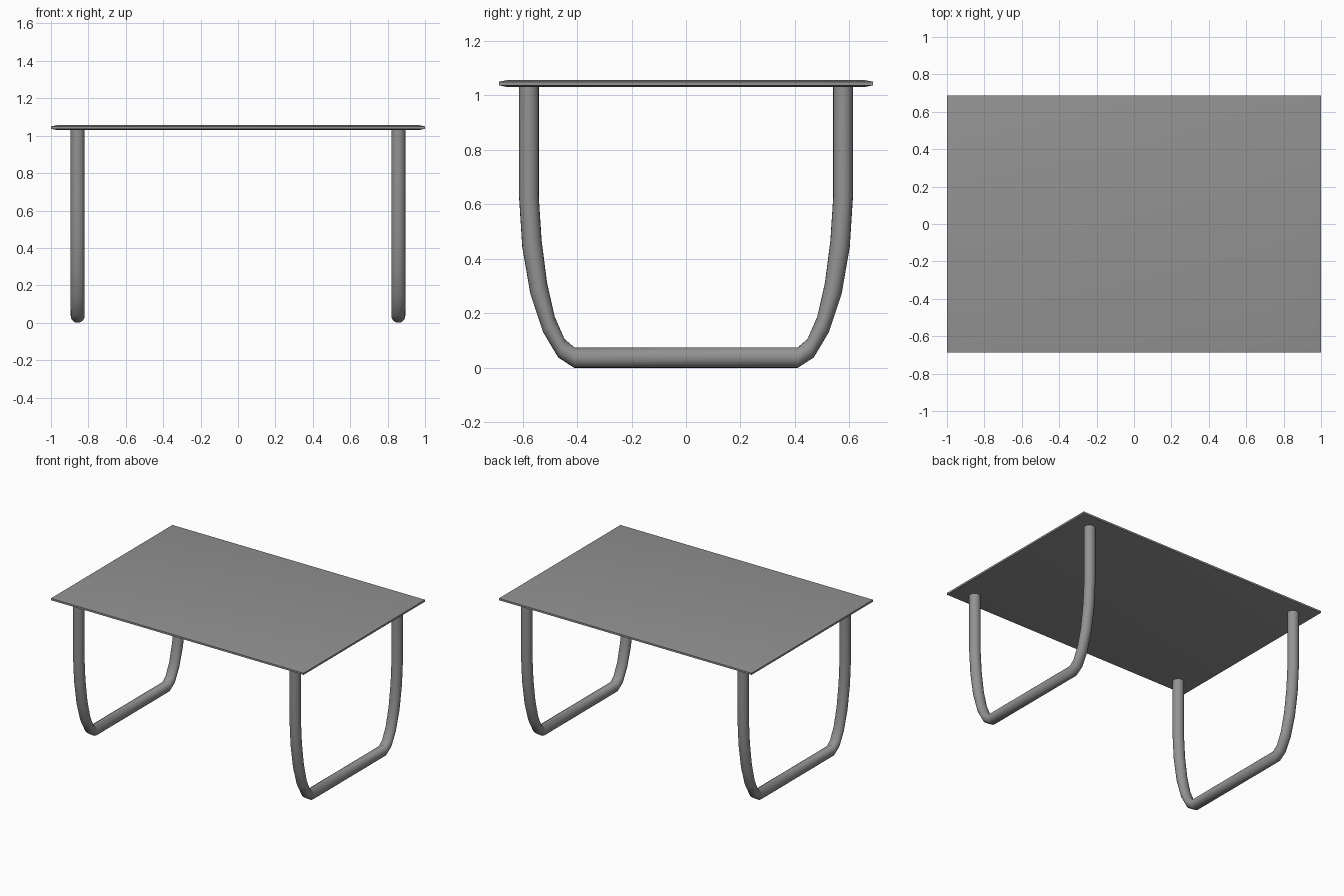
import bpy, bmesh, math
from mathutils import Vector

if "Cube" in bpy.data.objects:
    bpy.data.objects.remove(bpy.data.objects["Cube"])

dark_grey = bpy.data.materials.new("dark_grey")
dark_grey.diffuse_color = (0.29, 0.29, 0.29, 1)
dark_grey.use_nodes = True
dark_grey.node_tree.nodes["Principled BSDF"].inputs["Base Color"].default_value = dark_grey.diffuse_color


def loft(name, rings, angle):
    """Skin a list of equal-length vertex rings and cap both ends."""
    bm = bmesh.new()
    loops = [[bm.verts.new(p) for p in ring] for ring in rings]
    n = len(loops[0])
    for a, b in zip(loops, loops[1:]):
        for i in range(n):
            j = (i + 1) % n
            bm.faces.new((a[i], a[j], b[j], b[i]))
    bm.faces.new(loops[0])
    bm.faces.new(loops[-1])
    bmesh.ops.recalc_face_normals(bm, faces=bm.faces)
    me = bpy.data.meshes.new(name)
    bm.to_mesh(me)
    bm.free()
    me.materials.append(dark_grey)
    ob = bpy.data.objects.new(name, me)
    bpy.context.collection.objects.link(ob)
    bpy.ops.object.select_all(action='DESELECT')
    ob.select_set(True)
    bpy.context.view_layer.objects.active = ob
    bpy.ops.object.shade_smooth_by_angle(angle=math.radians(angle))
    return ob


# Table top: thin slab with a shallow tapered rim
def rect(inset, z):
    x, y = 1.0 - inset, 0.687 - inset
    return [(-x, -y, z), (x, -y, z), (x, y, z), (-x, y, z)]


loft("table_top", [rect(0.035, 1.030), rect(0, 1.037),
                   rect(0, 1.050), rect(0.035, 1.057)], 30)

# Leg frames: one bent tube per side, given as (outer, inner) silhouette points in y, z
half = [((0.613, 1.035), (0.540, 1.035)),
        ((0.613, 0.630), (0.540, 0.622)),
        ((0.601, 0.443), (0.530, 0.468)),
        ((0.571, 0.270), (0.510, 0.312)),
        ((0.525, 0.132), (0.482, 0.188)),
        ((0.469, 0.038), (0.446, 0.106)),
        ((0.410, 0.000), (0.410, 0.075))]
path = half + [((-o[0], o[1]), (-i[0], i[1])) for o, i in reversed(half)]
RADIUS, SIDES = 0.0375, 20


def tube_ring(x, outer, inner):
    o, i = Vector((x, *outer)), Vector((x, *inner))
    mid, arm = (o + i) / 2, (o - i) / 2
    side = Vector((RADIUS, 0, 0))
    steps = [2 * math.pi * k / SIDES for k in range(SIDES)]
    return [mid + arm * math.cos(t) + side * math.sin(t) for t in steps]


for label, x in (("left", -0.857), ("right", 0.857)):
    loft(label + "_leg_frame", [tube_ring(x, o, i) for o, i in path], 40)
